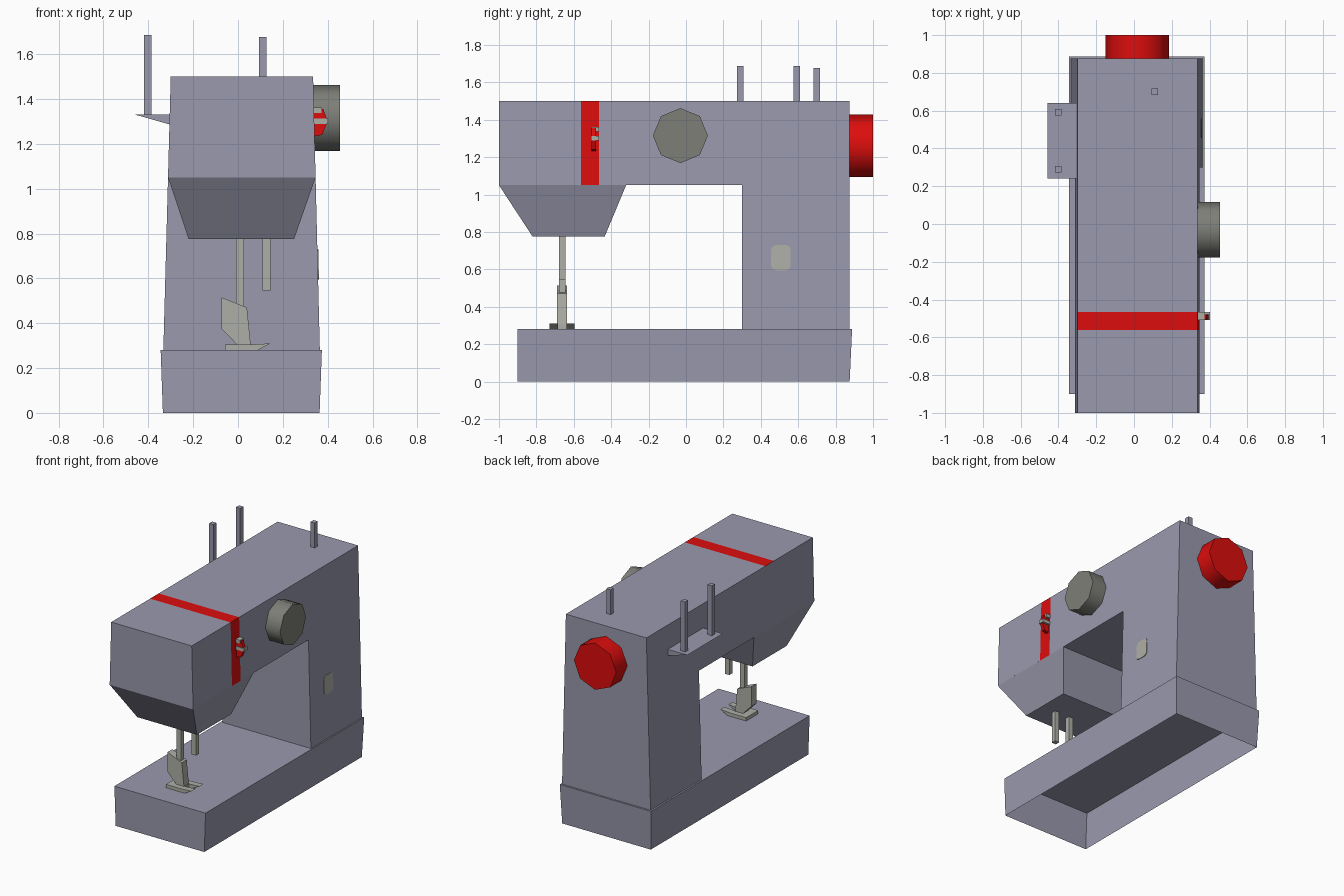
import bpy, bmesh, math
from mathutils import Vector

if "Cube" in bpy.data.objects:
    bpy.data.objects.remove(bpy.data.objects["Cube"])


def material(name, rgb):
    m = bpy.data.materials.new(name)
    m.diffuse_color = (*rgb, 1)
    m.use_nodes = True
    m.node_tree.nodes["Principled BSDF"].inputs["Base Color"].default_value = m.diffuse_color
    return m


BODY = material("lavender grey", (0.32, 0.32, 0.42))
RED = material("red", (0.72, 0.004, 0.004))
DIAL = material("dark grey", (0.21, 0.21, 0.19))
STEEL = material("pale grey", (0.43, 0.43, 0.39))


def finish(name, bm, *mats):
    bmesh.ops.recalc_face_normals(bm, faces=bm.faces)
    me = bpy.data.meshes.new(name)
    bm.to_mesh(me)
    bm.free()
    for m in mats:
        me.materials.append(m)
    ob = bpy.data.objects.new(name, me)
    bpy.context.collection.objects.link(ob)
    return ob


def loft(bm, a, b):
    """Solid between two matching closed loops of points."""
    va, vb = [bm.verts.new(p) for p in a], [bm.verts.new(p) for p in b]
    n = len(a)
    caps = [bm.faces.new(va), bm.faces.new(vb)]
    for i in range(n):
        bm.faces.new((va[i], va[(i + 1) % n], vb[(i + 1) % n], vb[i]))
    return caps


def rect(x0, x1, y0, y1, z):
    return [(x0, y0, z), (x1, y0, z), (x1, y1, z), (x0, y1, z)]


def box(name, x0, x1, y0, y1, z0, z1, mat):
    bm = bmesh.new()
    loft(bm, rect(x0, x1, y0, y1, z0), rect(x0, x1, y0, y1, z1))
    return finish(name, bm, mat)


def xz_prism(name, profile, y0, y1, mat):
    bm = bmesh.new()
    loft(bm, [(x, y0, z) for x, z in profile], [(x, y1, z) for x, z in profile])
    return finish(name, bm, mat)


def knob(name, start, axis, r, mat, sides=8):
    """Eight-sided smooth-rimmed knob along an axis vector."""
    s, d = Vector(start), Vector(axis)
    side = d.normalized().cross(Vector((0, 0, 1)))
    ring = [s + r * (math.sin(t) * side + math.cos(t) * Vector((0, 0, 1)))
            for t in (2 * math.pi * i / sides for i in range(sides))]
    bm = bmesh.new()
    caps = loft(bm, ring, [p + d for p in ring])
    for f in bm.faces:
        f.smooth = f not in caps
    for f in caps:
        for e in f.edges:
            e.smooth = False
    return finish(name, bm, mat)


def side_x(z, sign):
    """Sloping side of the column and arm."""
    t = (z - 0.28) / 1.22
    return 0.365 - 0.03 * t if sign > 0 else -0.333 + 0.033 * t


# base: tapered tray, open underneath
bm = bmesh.new()
caps = loft(bm, rect(-0.335, 0.364, -0.9, 0.875, 0), rect(-0.345, 0.374, -0.9, 0.888, 0.28))
bmesh.ops.recalc_face_normals(bm, faces=bm.faces)
bmesh.ops.delete(bm, geom=[caps[0]], context='FACES_ONLY')
finish("base", bm, BODY)

# column and arm: L profile, narrowing upwards, with a red band cut in
L = [(0.30, 0.28), (0.875, 0.28), (0.875, 1.5), (-1, 1.5), (-1, 1.05), (0.30, 1.05)]
bm = bmesh.new()
loft(bm, *[[(side_x(z, s), y, z) for y, z in L] for s in (-1, 1)])
for y in (-0.562, -0.465):
    bmesh.ops.bisect_plane(bm, geom=bm.verts[:] + bm.edges[:] + bm.faces[:],
                           plane_co=(0, y, 0), plane_no=(0, 1, 0))
bmesh.ops.recalc_face_normals(bm, faces=bm.faces)
for f in bm.faces:
    in_band = -0.56 < f.calc_center_median().y < -0.47
    f.material_index = int(in_band and (f.normal.z > 0.9 or f.normal.x > 0.9))
finish("column_and_arm", bm, BODY, RED)

# needle housing under the arm
bm = bmesh.new()
loft(bm, rect(-0.312, 0.346, -1, -0.32, 1.05), rect(-0.22, 0.25, -0.82, -0.435, 0.775))
finish("needle_housing", bm, BODY)

# needle bar, lever and presser foot
box("presser_bar", -0.01, 0.026, -0.68, -0.645, 0.45, 0.78, STEEL)
box("rear_lever", 0.11, 0.145, -0.68, -0.645, 0.545, 0.78, STEEL)
xz_prism("foot_block", [(-0.073, 0.515), (0.04, 0.47), (0.057, 0.3), (0, 0.3), (-0.073, 0.375)],
         -0.69, -0.635, STEEL)
box("foot_plate", -0.058, 0.06, -0.73, -0.595, 0.281, 0.305, STEEL)
for i, (y0, y1) in enumerate([(-0.73, -0.685), (-0.64, -0.595)]):
    xz_prism(f"foot_toe_{i + 1}", [(0.06, 0.281), (0.09, 0.281), (0.145, 0.31), (0.06, 0.305)],
             y0, y1, STEEL)

# tension dial and hand wheel
knob("tension_dial", (0.33, -0.03, 1.315), (0.125, 0, 0), 0.147, DIAL)
knob("hand_wheel", (0.017, 0.87, 1.26), (0, 0.13, 0), 0.167, RED)

# thread lever on the red band, with its small grey guides
xz_prism("thread_lever", [(0.33, 1.22), (0.345, 1.235), (0.375, 1.24), (0.4, 1.3),
                          (0.38, 1.355), (0.33, 1.36)], -0.505, -0.48, RED)
for i, z in enumerate((1.30, 1.35)):
    box(f"thread_guide_{i + 1}", 0.335, 0.402 - 0.03 * i, -0.509, -0.465, z - 0.012, z + 0.012, STEEL)

# rounded switch plate on the column
bm = bmesh.new()
outline = []
for cy, cz, a in [(0.535, 0.705, 0), (0.48, 0.705, 90), (0.48, 0.62, 180), (0.535, 0.62, 270)]:
    for k in (0, 45, 90):
        t = math.radians(a + k)
        outline.append((cy + 0.025 * math.cos(t), cz + 0.025 * math.sin(t)))
loft(bm, *[[(side_x(z, 1) + d, y, z) for y, z in outline] for d in (-0.002, 0.004)])
finish("switch_plate", bm, STEEL)

# spool shelf and pins
xz_prism("spool_shelf", [(-0.458, 1.33), (-0.3, 1.33), (-0.3, 1.285)], 0.24, 0.64, BODY)
for i, (x, y, z0, z1) in enumerate([(-0.402, 0.29, 1.32, 1.686), (-0.402, 0.592, 1.32, 1.686),
                                    (0.11, 0.7, 1.49, 1.677)]):
    h = 0.017
    box(f"spool_pin_{i + 1}", x - h, x + h, y - h, y + h, z0, z1, BODY)
